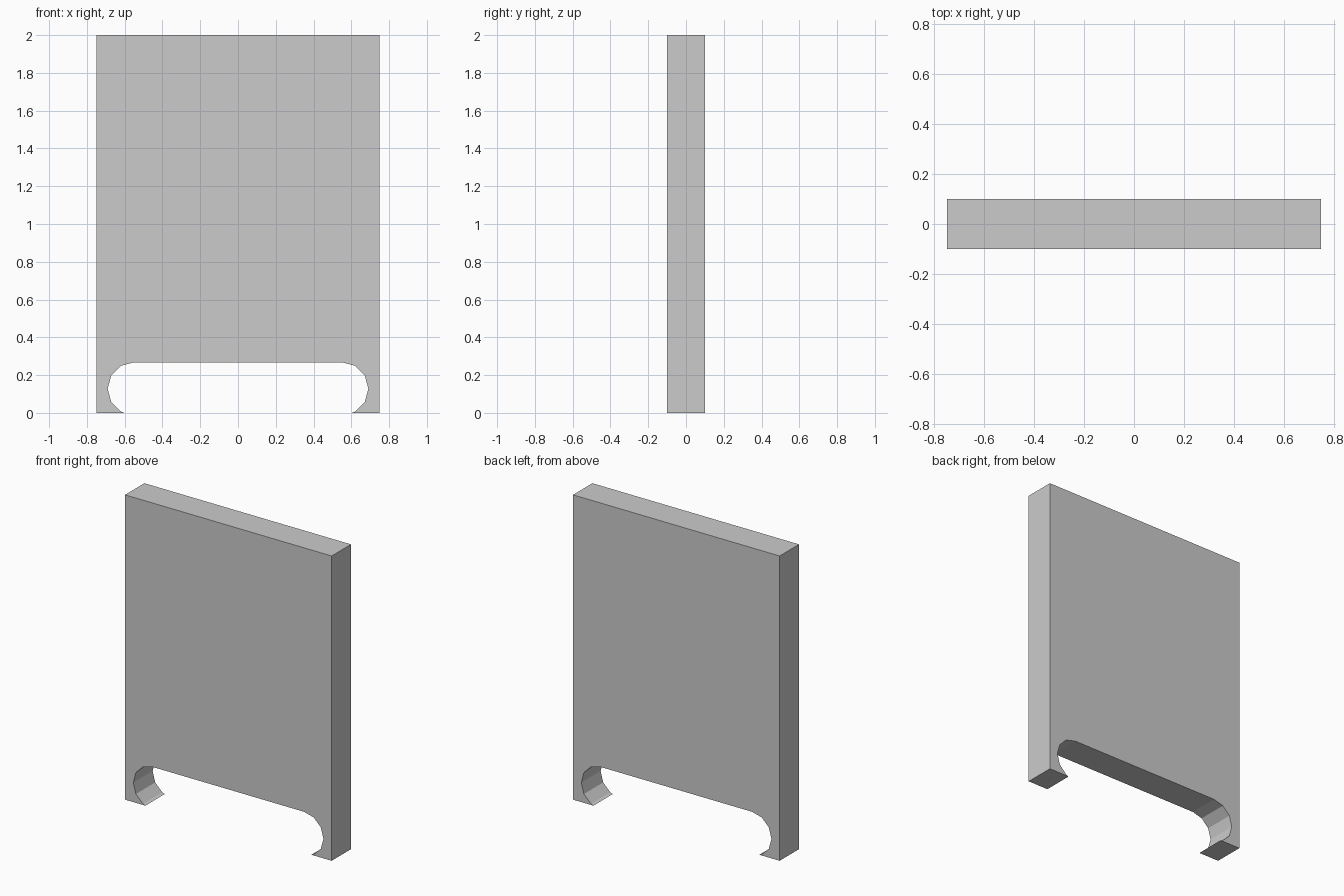
import bpy, bmesh
from math import sin, cos, radians

if "Cube" in bpy.data.objects:
    bpy.data.objects.remove(bpy.data.objects["Cube"])

HALF_W, HEIGHT, HALF_T = 0.75, 2.0, 0.10
CX, CZ, R = 0.55, 0.128, 0.14   # rounded ends of the bottom slot

# Right half of the outline: slot arc from the top middle down, then the outer edge
arc = [(CX + R * cos(radians(a)), CZ + R * sin(radians(a))) for a in range(90, -61, -30)]
right = arc + [(0.602, 0), (HALF_W, 0), (HALF_W, HEIGHT)]
outline = right + [(-x, z) for x, z in reversed(right)]

# Panel with the slot: extrude the outline through the thickness
bm = bmesh.new()
face = bm.faces.new([bm.verts.new((x, -HALF_T, z)) for x, z in outline])
ext = bmesh.ops.extrude_face_region(bm, geom=[face], use_keep_orig=True)
new_verts = [g for g in ext["geom"] if isinstance(g, bmesh.types.BMVert)]
bmesh.ops.translate(bm, verts=new_verts, vec=(0, 2 * HALF_T, 0))
bmesh.ops.recalc_face_normals(bm, faces=bm.faces)
mesh = bpy.data.meshes.new("slotted_panel")
bm.to_mesh(mesh)
bm.free()
bpy.context.collection.objects.link(bpy.data.objects.new("slotted_panel", mesh))
